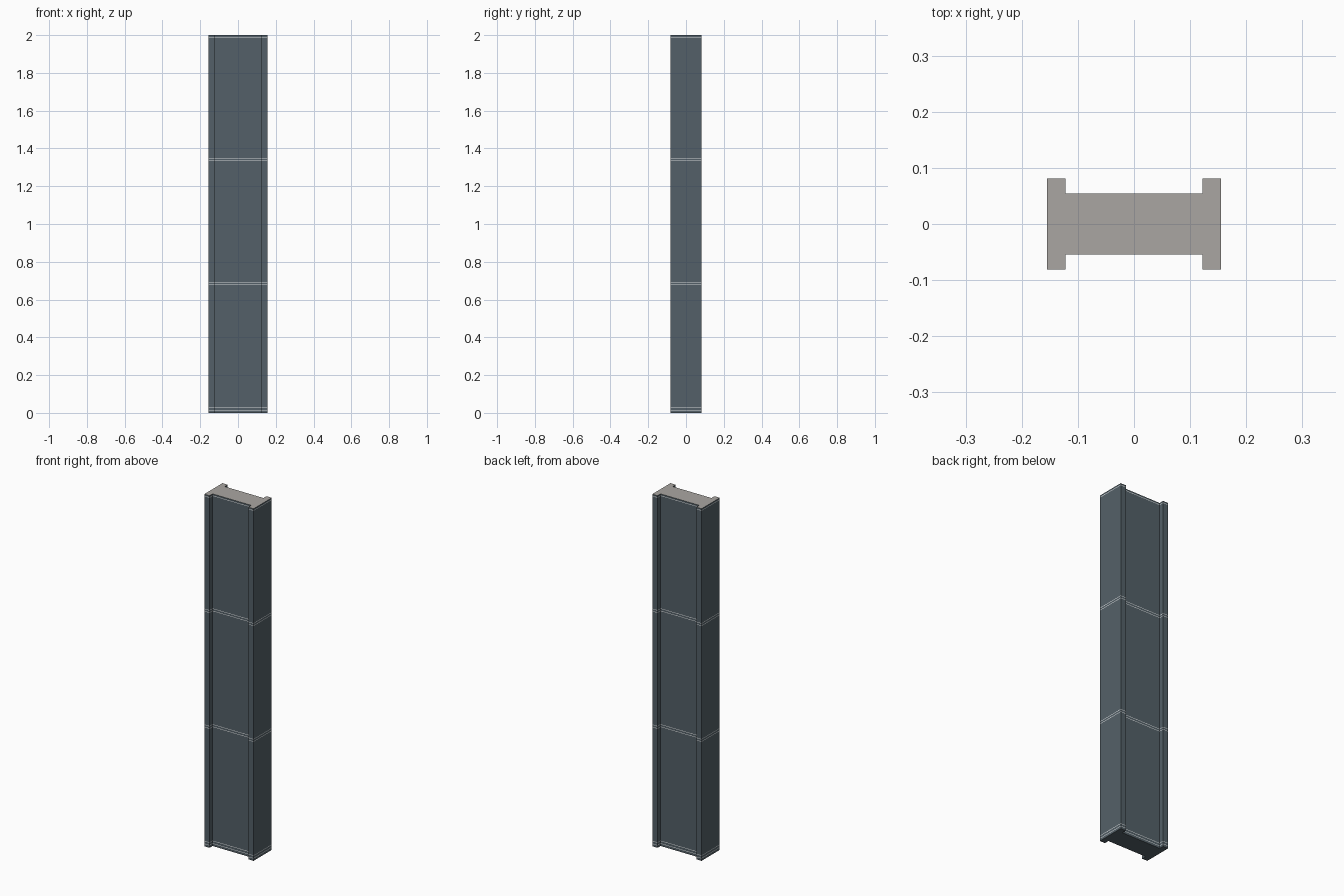
import bpy, bmesh

if "Cube" in bpy.data.objects:
    bpy.data.objects.remove(bpy.data.objects["Cube"])


def material(name, rgb):
    m = bpy.data.materials.new(name)
    m.diffuse_color = (*rgb, 1)
    m.use_nodes = True
    m.node_tree.nodes["Principled BSDF"].inputs["Base Color"].default_value = m.diffuse_color
    return m


slate = material("slate_blue_steel", (0.088, 0.118, 0.138))
stone = material("warm_grey_cap", (0.40, 0.38, 0.36))
pale = material("pale_seam", (0.80, 0.82, 0.84))

# H-shaped cross-section: two end flanges joined by a thick web
X, XI, Y, YI = 0.155, 0.122, 0.0815, 0.0545
right = [(X, -Y), (X, Y), (XI, Y), (XI, YI)]
right = [(XI, -YI), (XI, -Y)] + right
profile = right + [(-x, -y) for x, y in right]

# Column levels, with hairline seams where the sections meet
H = 0.003
seams = [0.013, 0.028, 0.676, 0.689, 1.334, 1.347, 1.988]
levels = sorted([0.0, 2.0] + seams + [z + H for z in seams])

bm = bmesh.new()
rings = [[bm.verts.new((x, y, z)) for x, y in profile] for z in levels]
n = len(profile)
for k, (low, high) in enumerate(zip(rings, rings[1:])):
    is_seam = levels[k] in seams
    for i in range(n):
        j = (i + 1) % n
        f = bm.faces.new((low[i], low[j], high[j], high[i]))
        f.material_index = 2 if is_seam else 0

# Closed ends: flange, web and flange as three quads each
for ring, idx in ((rings[0], 0), (rings[-1], 1)):
    for quad in ((1, 2, 3, 4, 5, 0), (7, 8, 9, 10, 11, 6), (0, 5, 6, 11)):
        loop = [ring[q] for q in quad]
        f = bm.faces.new(loop if idx else loop[::-1])
        f.material_index = idx
bmesh.ops.recalc_face_normals(bm, faces=bm.faces[:])

mesh = bpy.data.meshes.new("column")
bm.to_mesh(mesh)
bm.free()
for m in (slate, stone, pale):
    mesh.materials.append(m)
bpy.context.collection.objects.link(bpy.data.objects.new("column", mesh))
